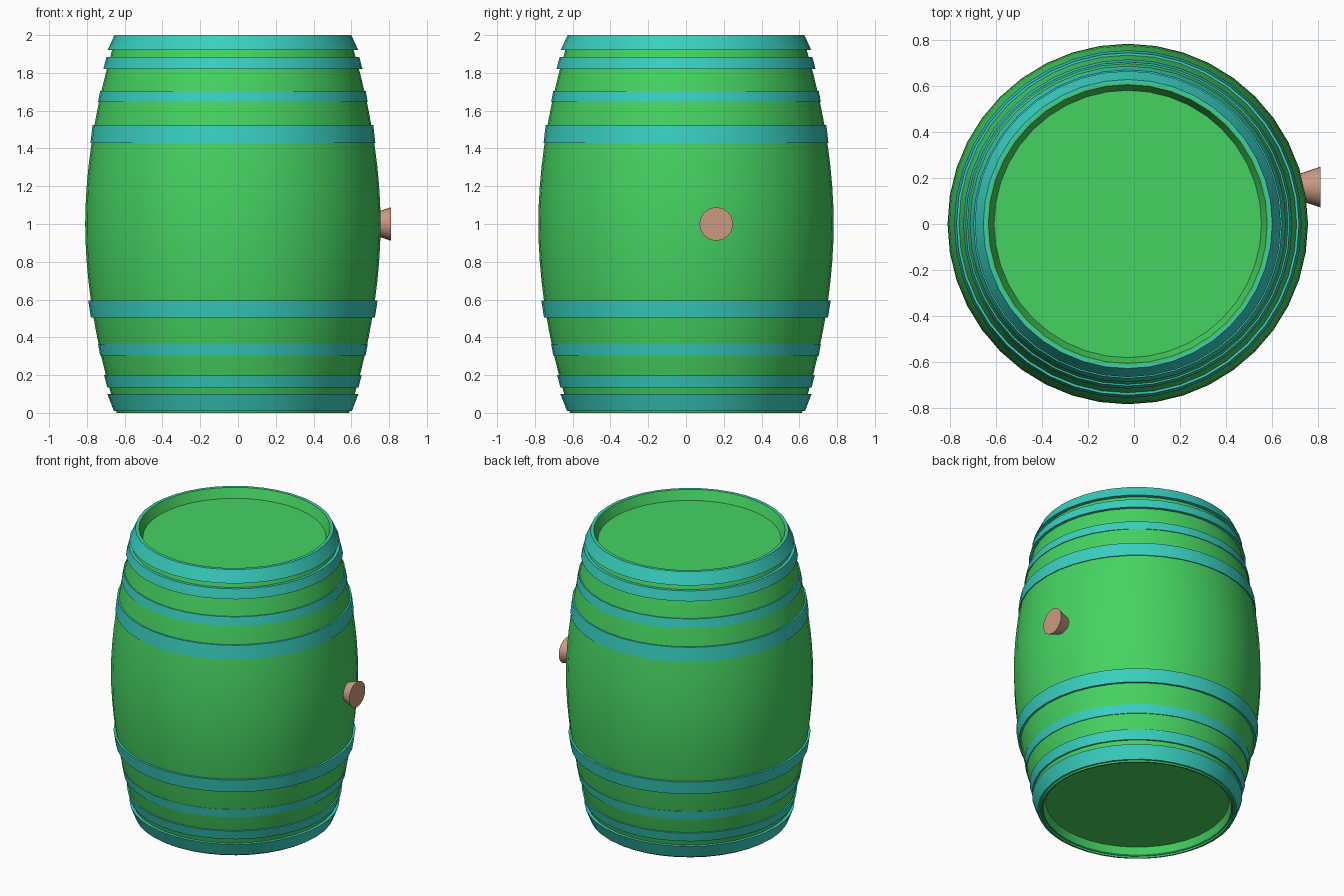
import bpy, math

if "Cube" in bpy.data.objects:
    bpy.data.objects.remove(bpy.data.objects["Cube"])

CX = -0.027   # barrel axis
SIDES = 40


def material(name, rgb):
    m = bpy.data.materials.new(name)
    m.diffuse_color = (*rgb, 1)
    m.use_nodes = True
    m.node_tree.nodes["Principled BSDF"].inputs["Base Color"].default_value = m.diffuse_color
    return m


GREEN = material("green_wood", (0.06, 0.65, 0.12))
TEAL = material("teal_metal", (0.04, 0.63, 0.52))
TAN = material("tan_cork", (0.6, 0.32, 0.22))


def lathe(name, profile, mat, closed):
    """Spin an (r, z) profile about z; open profiles get flat caps at both ends."""
    verts, faces, n = [], [], len(profile)
    for i in range(SIDES):
        a = 2 * math.pi * i / SIDES
        verts += [(r * math.cos(a), r * math.sin(a), z) for r, z in profile]
    for i in range(SIDES):
        j = (i + 1) % SIDES
        for k in range(n if closed else n - 1):
            l = (k + 1) % n
            faces.append((i * n + k, j * n + k, j * n + l, i * n + l))
    if not closed:
        faces.append([i * n for i in reversed(range(SIDES))])
        faces.append([i * n + n - 1 for i in range(SIDES)])
    me = bpy.data.meshes.new(name)
    me.from_pydata(verts, [], faces)
    me.materials.append(mat)
    ob = bpy.data.objects.new(name, me)
    ob.location.x = CX
    bpy.context.collection.objects.link(ob)
    smooth(ob)
    return ob


def smooth(ob):
    bpy.ops.object.select_all(action='DESELECT')
    ob.select_set(True)
    bpy.context.view_layer.objects.active = ob
    bpy.ops.object.shade_smooth_by_angle(angle=math.radians(30))


def bulge(z):
    return 0.782 - 0.167 * abs(z - 1) ** 1.9


# Bulging body with recessed heads at both ends
side = [(bulge(i / 10), i / 10) for i in range(21)]
body = [(0.58, 0.065), (0.605, 0.0)] + side + [(0.605, 2.0), (0.58, 1.935)]
lathe("barrel_body", body, GREEN, closed=False)

# Metal hoops: bottom z, top z, bottom radius, top radius
hoops = [(0.01, 0.10, 0.63, 0.665), (0.135, 0.20, 0.665, 0.682),
         (0.305, 0.365, 0.703, 0.714), (0.505, 0.595, 0.752, 0.766),
         (1.43, 1.525, 0.754, 0.743), (1.645, 1.705, 0.714, 0.703),
         (1.82, 1.885, 0.686, 0.669), (1.92, 2.0, 0.664, 0.627)]
for i, (z0, z1, r0, r1) in enumerate(hoops):
    t = 0.035
    lathe(f"hoop_{i + 1}", [(r0 - t, z0), (r0, z0), (r1, z1), (max(r1 - t, 0.608), z1)],
          TEAL, closed=True)

# Tapered bung stopper on the right side
bpy.ops.mesh.primitive_cone_add(vertices=32, radius1=0.052, radius2=0.088, depth=0.108,
                                location=(0.755, 0.16, 1.0), rotation=(0, math.pi / 2, 0))
bung = bpy.context.object
bung.name = "bung_stopper"
bung.data.materials.append(TAN)
smooth(bung)
